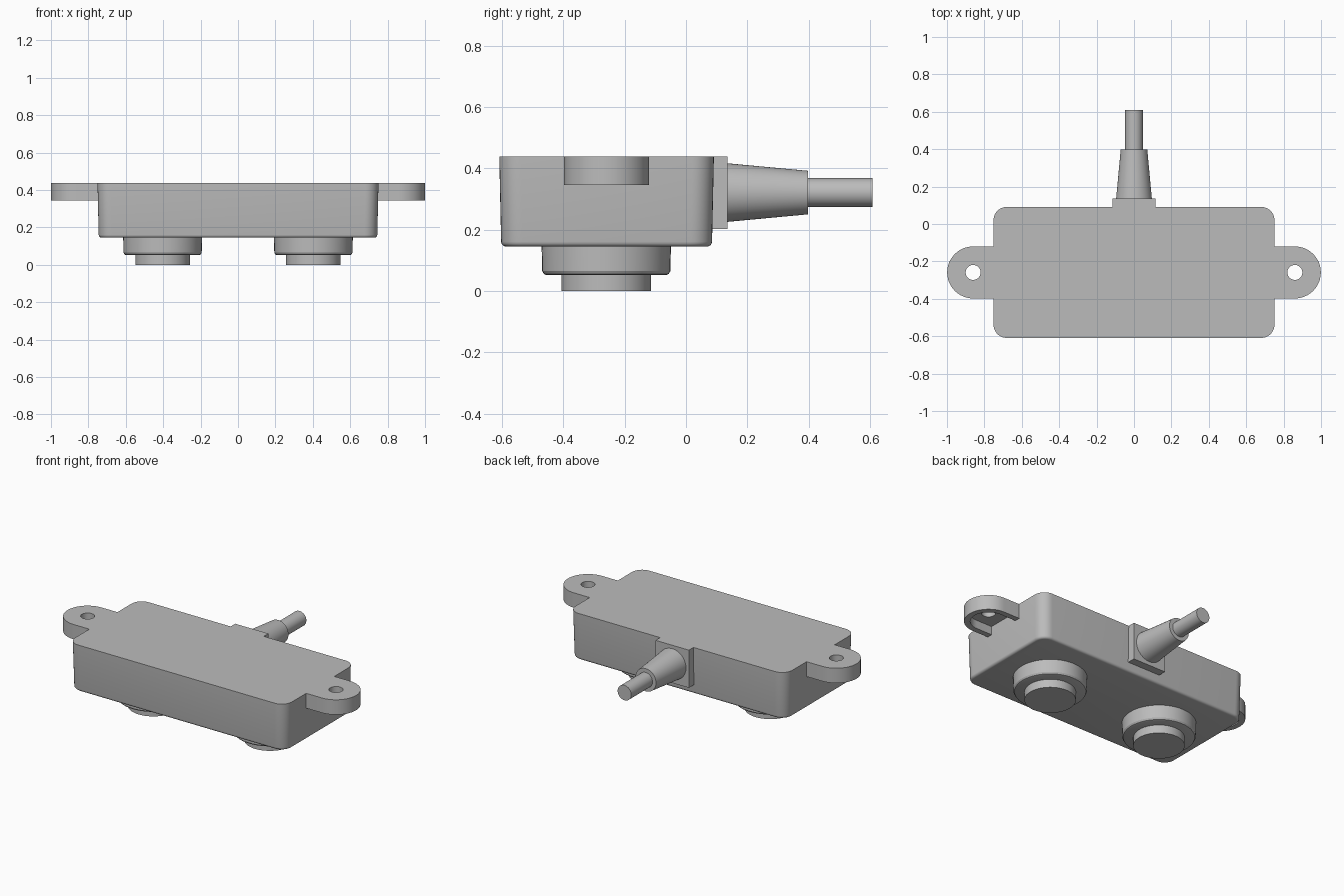
import bpy, bmesh, math
from mathutils import Matrix, Vector

old = bpy.data.objects.get("Cube")
if old:
    bpy.data.objects.remove(old, do_unlink=True)

grey = bpy.data.materials.new("plain_grey")
grey.use_nodes = True
GREY = (0.5, 0.5, 0.5, 1)
grey.diffuse_color = GREY
grey.node_tree.nodes["Principled BSDF"].inputs["Base Color"].default_value = GREY


def loft(name, rings, matrix=Matrix()):
    """Skin a stack of equal rings and cap both ends."""
    bm = bmesh.new()
    loops = [[bm.verts.new(matrix @ Vector(p)) for p in ring] for ring in rings]
    n = len(loops[0])
    for a, b in zip(loops, loops[1:]):
        for i in range(n):
            j = (i + 1) % n
            bm.faces.new((a[i], a[j], b[j], b[i]))
    bm.faces.new(loops[0])
    bm.faces.new(loops[-1])
    bmesh.ops.recalc_face_normals(bm, faces=bm.faces)
    mesh = bpy.data.meshes.new(name)
    bm.to_mesh(mesh)
    bm.free()
    mesh.materials.append(grey)
    obj = bpy.data.objects.new(name, mesh)
    bpy.context.collection.objects.link(obj)
    return obj


def circle(r, z, n=48):
    return [(r * math.cos(2 * math.pi * i / n), r * math.sin(2 * math.pi * i / n), z)
            for i in range(n)]


def lathe(name, profile, matrix, n=48):
    return loft(name, [circle(r, z, n) for r, z in profile], matrix)


def rounded_rect(hx, hy, r, z, steps=8):
    pts = []
    for k, (sx, sy) in enumerate([(1, 1), (-1, 1), (-1, -1), (1, -1)]):
        for i in range(steps + 1):
            a = math.pi / 2 * (k + i / steps)
            pts.append((sx * (hx - r) + r * math.cos(a), sy * (hy - r) + r * math.sin(a), z))
    return pts


def tab(r, root, z, steps=24):
    """Outline of a strip with a half-round end."""
    pts = [(root, -r, z)]
    for i in range(steps + 1):
        a = math.pi * (i / steps - 0.5)
        pts.append((r * math.cos(a), r * math.sin(a), z))
    return pts + [(root, r, z)]


def smooth(obj):
    bpy.ops.object.select_all(action='DESELECT')
    obj.select_set(True)
    bpy.context.view_layer.objects.active = obj
    bpy.ops.object.shade_smooth_by_angle(angle=math.radians(25))


def cut(obj, cutter):
    mod = obj.modifiers.new("cut", 'BOOLEAN')
    mod.operation = 'DIFFERENCE'
    mod.solver = 'EXACT'
    mod.object = cutter
    bpy.context.view_layer.objects.active = obj
    bpy.ops.object.modifier_apply(modifier=mod.name)
    bpy.data.objects.remove(cutter, do_unlink=True)


TOP, FLOOR, MID_Y = 0.438, 0.145, -0.259

# Housing: slight draft, rounded corners and a filleted lower edge
HX, HY, FILLET = 0.745, 0.344, 0.016
rings = []
for i in range(5):
    a = math.pi / 2 * i / 4
    inset = FILLET * (1 - math.sin(a))
    rings.append(rounded_rect(HX - inset, HY - inset, 0.07 - inset,
                              FLOOR + FILLET * (1 - math.cos(a))))
rings.append(rounded_rect(HX + 0.006, HY + 0.006, 0.07, TOP))
smooth(loft("housing", rings, Matrix.Translation((0, MID_Y, 0))))

# Mounting ears (hollow underneath, drilled) and round feet on both sides
for side, s in (("left", 1), ("right", -1)):
    place = Matrix.Translation((s * 0.86, MID_Y, 0)) @ Matrix.Diagonal((s, 1, 1, 1))
    ear = loft(side + "_ear", [tab(0.139, -0.113, z) for z in (0.345, TOP)], place)
    cut(ear, loft("pocket", [tab(0.104, -0.2, z) for z in (0.3, 0.398)], place))
    cut(ear, lathe("drill", [(0.04, 0.3), (0.04, 0.5)], place, 32))
    smooth(ear)

    foot = Matrix.Translation((s * 0.403, -0.26, 0))
    smooth(lathe(side + "_foot_collar",
                 [(0.195, 0.052), (0.203, 0.055), (0.209, 0.065), (0.211, FLOOR + 0.005)], foot))
    smooth(lathe(side + "_foot_button", [(0.146, 0), (0.146, 0.06)], foot))

# Cable outlet: square flange, tapered sleeve and cable pointing back
loft("cable_flange", [[(x, y, z) for x, y in ((-0.115, 0.07), (0.115, 0.07),
                                             (0.115, 0.136), (-0.115, 0.136))]
                      for z in (0.202, TOP)])
back = Matrix.Translation((0, 0, 0.321)) @ Matrix.Rotation(-math.pi / 2, 4, 'X')
smooth(lathe("cable_sleeve", [(0.096, 0.13), (0.071, 0.398)], back))
smooth(lathe("cable", [(0.047, 0.39), (0.047, 0.609)], back, 32))
